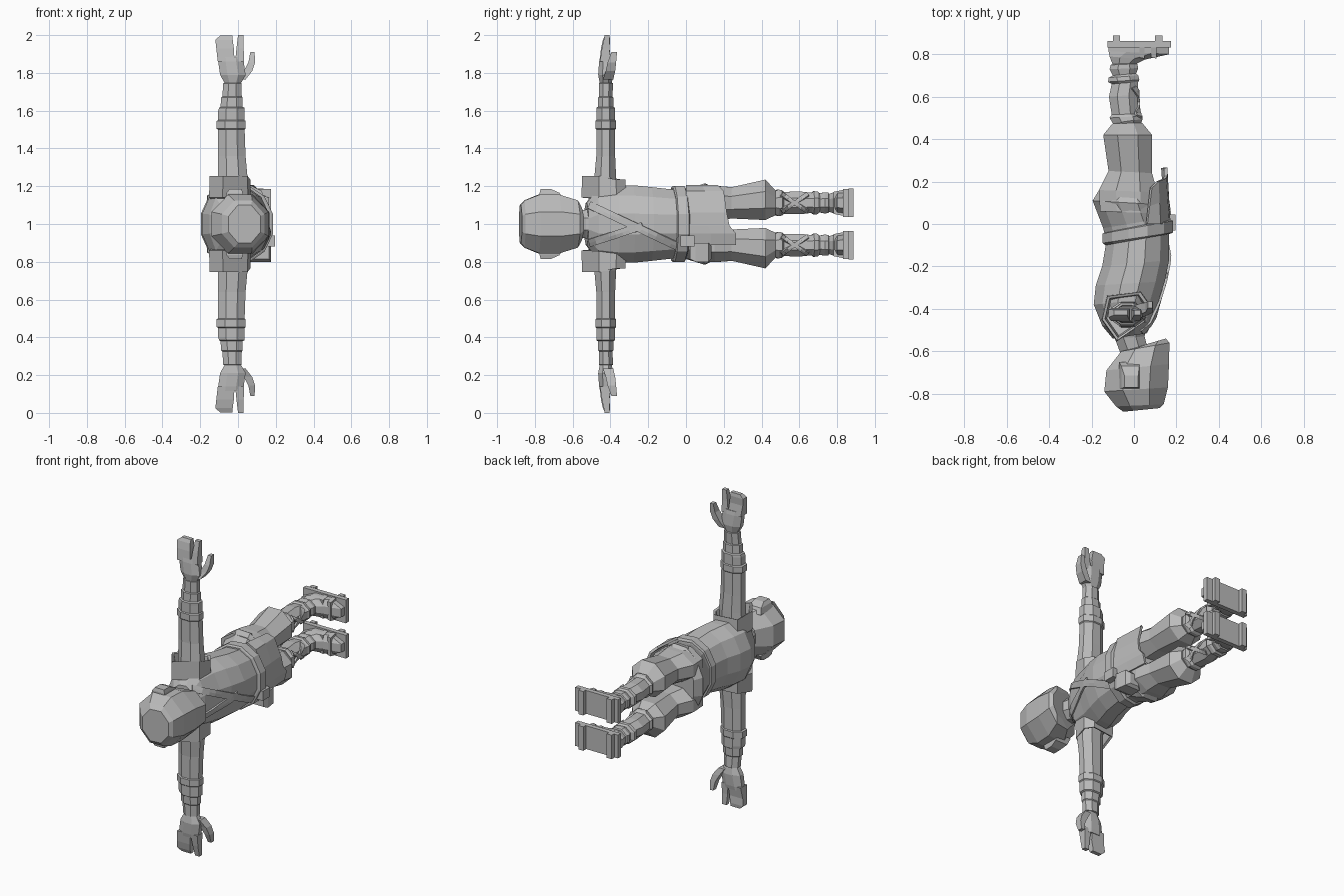
import bpy, bmesh, math
from mathutils import Vector
from mathutils.bvhtree import BVHTree

# One plain grey. Heights are stored relative to the body's mid plane (z = 1).
grey = bpy.data.materials.new("plain grey")
grey.diffuse_color = (0.5, 0.5, 0.5, 1)


def make(name, verts, faces, mirror=False, thick=0):
    me = bpy.data.meshes.new(name)
    me.from_pydata([tuple(v) for v in verts], [], faces)
    bm = bmesh.new()
    bm.from_mesh(me)
    bmesh.ops.recalc_face_normals(bm, faces=bm.faces)
    bm.to_mesh(me)
    bm.free()
    me.materials.append(grey)
    ob = bpy.data.objects.new(name, me)
    ob.location.z = 1
    bpy.context.collection.objects.link(ob)
    if thick:
        s = ob.modifiers.new("thickness", 'SOLIDIFY')
        s.thickness, s.offset = thick, 0
    if mirror:
        m = ob.modifiers.new("mirror", 'MIRROR')
        m.use_axis = (False, False, True)
        m.use_mirror_merge = False
    return ob


def loft(name, rings, mirror=False, caps=True, thick=0):
    n = len(rings[0])
    faces = [(r * n + i, r * n + (i + 1) % n, (r + 1) * n + (i + 1) % n, (r + 1) * n + i)
             for r in range(len(rings) - 1) for i in range(n)]
    if caps:
        faces += [tuple(range(n)), tuple((len(rings) - 1) * n + i for i in range(n))]
    return make(name, [p for r in rings for p in r], faces, mirror, thick)


def circle(n):
    k = 1 / math.cos(math.pi / n)
    return [(k * math.cos((i + .5) * math.tau / n), k * math.sin((i + .5) * math.tau / n)) for i in range(n)]


def body(rows, n=8, mid=0):
    # rows: back x, back y, front x, front y, half width[, middle]
    out = []
    for xb, yb, xf, yf, h, *c in rows:
        m = c[0] if c else mid
        out.append([(xb + (xf - xb) * (1 + a) / 2, yb + (yf - yb) * (1 + a) / 2, m + h * b)
                    for a, b in circle(n)])
    return out


def limb(rows, n=8):
    # rows: height, x range, y range
    return [[((x0 + x1) / 2 + (x1 - x0) / 2 * a, (y0 + y1) / 2 + (y1 - y0) / 2 * b, w)
             for a, b in circle(n)] for w, x0, x1, y0, y1 in rows]


def box(name, x0, x1, y0, y1, w0, w1, mirror=False):
    return loft(name, limb([(w0, x0, x1, y0, y1), (w1, x0, x1, y0, y1)], 4), mirror)


def strap(name, target, a, b, width, mirror=False, steps=9):
    # flat band laid on the front of the target
    tree = BVHTree.FromPolygons([v.co for v in target.data.vertices],
                                [tuple(p.vertices) for p in target.data.polygons])
    a, b = Vector(a), Vector(b)
    side = (b - a).orthogonal().normalized() * width / 2
    pairs = []
    for i in range(steps):
        hits = []
        for s in (-1, 0, 1):
            p = a.lerp(b, i / (steps - 1)) + side * s
            hit = tree.ray_cast(Vector((1, p.x, p.y)), Vector((-1, 0, 0)))[0]
            if hit:
                hits.append(hit + Vector((.005, 0, 0)))
        if len(hits) == 3:
            pairs.append(hits)
    faces = [(3 * i + j, 3 * i + j + 1, 3 * i + j + 4, 3 * i + j + 3)
             for i in range(len(pairs) - 1) for j in (0, 1)]
    return make(name, [p for q in pairs for p in q], faces, mirror, .012)


# Head, ears and neck
loft("head", body([
    (-.05, -.885, .12, -.868, .10), (-.085, -.86, .14, -.85, .125), (-.14, -.79, .16, -.77, .155),
    (-.13, -.69, .165, -.66, .155), (-.06, -.60, .167, -.56, .125), (.03, -.575, .15, -.54, .085)]))
loft("ear", limb([(.13, -.07, .03, -.775, -.65), (.165, -.06, .025, -.775, -.67),
                  (.185, -.045, .02, -.77, -.715)], 4), mirror=True)
loft("neck", body([(-.06, -.62, .07, -.61, .065), (-.09, -.54, .05, -.53, .075),
                   (-.12, -.48, .06, -.45, .10)]))

# Jacket
jacket = loft("jacket", body([
    (-.10, -.54, .06, -.515, .11), (-.15, -.48, .09, -.46, .19), (-.19, -.38, .12, -.35, .205),
    (-.18, -.29, .145, -.27, .205), (-.15, -.20, .165, -.17, .195), (-.13, -.08, .165, -.03, .18),
    (-.145, -.02, .155, .03, .185), (-.195, .11, .14, .09, .215), (-.165, .16, .11, .13, .19)], 12))
strap("long_lapel", jacket, (-.51, .10), (-.04, -.12), .04, steps=13)
strap("short_lapel", jacket, (-.51, -.10), (-.23, -.01), .04)

# Open cap sleeves with a dark hollow inside
sleeve = [(-.15, -.45), (-.125, -.34), (.03, -.32), (.065, -.37), (.05, -.46), (-.08, -.55)]
loft("cap_sleeve", [[(-.04 + (x + .04) * k, -.43 + (y + .43) * k, w + (.02 if y < -.4 else 0)) for x, y in sleeve]
                    for w, k in ((.12, 1.03), (.235, 1), (.23, .88), (.17, .8))], mirror=True)

# Belt, knot and pouch
loft("belt", body([(-.135, -.10, .175, -.045, .19), (-.148, -.09, .185, -.04, .20),
                   (-.148, -.045, .185, .015, .20), (-.135, -.04, .17, .02, .19)], 12))
box("belt_knot", .155, .195, -.03, .045, -.12, -.06)
loft("pouch", body([(.07, .02, .165, .02, .035), (.06, .05, .175, .05, .05),
                    (.06, .12, .165, .12, .05), (.08, .135, .14, .135, .035)], 4, -.15))

# Front apron hanging below the belt
cols = [(.20, .06, .08, .17), (.17, .12, .11, .20), (.06, .16, .145, .215),
        (-.01, .165, .15, .23), (-.05, .165, .15, .265), (-.11, .155, .135, .265)]
rows = [[(x0 + (x1 - x0) * t, ye * t, w) for w, x0, x1, ye in cols] for t in (0, .5, 1)]
make("apron", [p for r in rows for p in r],
     [(6 * r + i, 6 * r + i + 1, 6 * r + i + 7, 6 * r + i + 6) for r in (0, 1) for i in range(5)], thick=.015)

# Trousers gathered at the knee
loft("trouser_leg", body([
    (-.16, .06, .11, .05, .09), (-.165, .16, .11, .15, .09), (-.12, .25, .085, .24, .083),
    (-.145, .42, .085, .42, .107, .128), (-.10, .475, .04, .475, .065)], mid=.112), mirror=True)

# Wrapped shins
shin = loft("wrapped_shin", body([
    (-.09, .46, .03, .46, .055), (-.10, .475, .04, .495, .07), (-.115, .50, .04, .51, .068),
    (-.105, .515, .02, .52, .058), (-.118, .60, .015, .61, .06), (-.105, .66, .02, .67, .053),
    (-.122, .67, .025, .68, .062), (-.12, .69, .02, .70, .06), (-.10, .70, .01, .71, .05),
    (-.115, .73, .02, .735, .056), (-.11, .75, .015, .755, .054), (-.095, .755, 0, .76, .046),
    (-.10, .80, .01, .80, .05)], mid=.112), mirror=True)
for s in (-1, 1):
    strap("shin_cross_wrap", shin, (.505, .112 + s * .045), (.645, .112 - s * .045), .02, True)

# Feet on wooden sandals
loft("foot", body([(-.10, .75, 0, .75, .045), (-.115, .79, .05, .775, .055),
                   (-.12, .815, .165, .80, .062), (-.12, .84, .165, .84, .064)], mid=.112), mirror=True)
box("sandal_sole", -.125, .175, .832, .862, .038, .186, True)
for x in (-.10, .10):
    box("sandal_tooth", x, x + .035, .86, .888, .036, .188, True)
for x in (.025, .08):
    loft("sandal_strap", body([(x, .785, x + .025, .78, .058), (x, .84, x + .025, .84, .07)], 4, .112), True)

# Arms with forearm wraps
loft("arm", limb([
    (.10, -.11, .05, -.49, -.365), (.25, -.105, .05, -.485, -.37), (.36, -.105, .04, -.475, -.375),
    (.50, -.105, .035, -.475, -.375), (.505, -.115, .04, -.48, -.37), (.545, -.115, .04, -.48, -.37),
    (.55, -.105, .035, -.475, -.375), (.60, -.105, .035, -.475, -.375), (.615, -.10, .035, -.475, -.375),
    (.62, -.092, .025, -.467, -.383), (.67, -.09, .025, -.465, -.385), (.675, -.083, .02, -.46, -.39),
    (.745, -.078, .018, -.46, -.385), (.75, -.06, 0, -.45, -.40)]), mirror=True)

# Hands: palm, joined fingers, index finger and thumb
loft("palm", limb([(.735, -.065, .01, -.455, -.395), (.79, -.095, .04, -.465, -.385),
                   (.86, -.105, .03, -.46, -.39), (.885, -.108, .028, -.455, -.395)]), mirror=True)
loft("joined_fingers", limb([(.86, -.107, -.018, -.458, -.395), (.93, -.115, -.022, -.45, -.405),
                             (.975, -.12, -.028, -.44, -.402), (.997, -.095, -.03, -.43, -.405)], 4), mirror=True)
loft("index_finger", limb([(.86, -.015, .032, -.455, -.40), (.93, -.008, .03, -.445, -.405),
                           (1.0, 0, .03, -.43, -.405)], 4), mirror=True)
loft("thumb", limb([(.765, .0, .04, -.44, -.385), (.81, .03, .075, -.425, -.375),
                    (.855, .055, .09, -.415, -.37), (.91, .065, .088, -.395, -.365)], 4), mirror=True)
